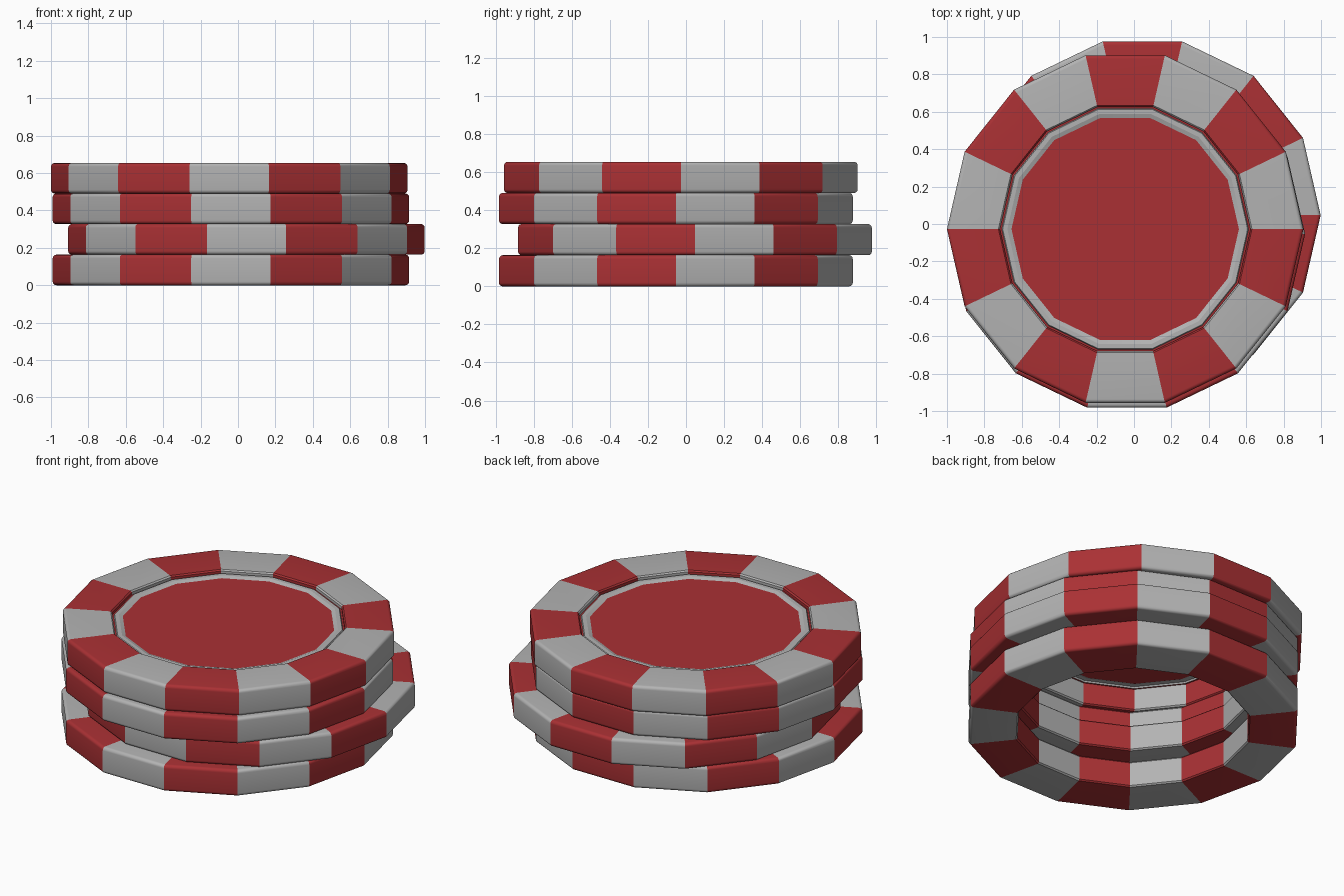
import bpy, bmesh, math

if "Cube" in bpy.data.objects:
    bpy.data.objects.remove(bpy.data.objects["Cube"])

SIDES = 14
H = 0.1635          # chip thickness
R_OUT = 0.953       # outer corner radius
R_IN = 0.67         # hole corner radius


def material(name, rgb):
    m = bpy.data.materials.new(name)
    m.diffuse_color = (*rgb, 1.0)
    m.use_nodes = True
    m.node_tree.nodes["Principled BSDF"].inputs["Base Color"].default_value = m.diffuse_color
    return m


RED = material("chip red", (0.40, 0.030, 0.034))
GREY = material("chip light grey", (0.45, 0.45, 0.45))


def rounded(cx, cz, r, start, steps=5):
    """Quarter-round corner of the chip cross-section."""
    return [(cx + r * math.cos(a), cz + r * math.sin(a))
            for a in (math.radians(start + 90 * i / steps) for i in range(steps + 1))]


def lathe(name, profile, loc, closed, colour):
    """Spin a (radius, z) profile; colour(sector, strip) gives the slot (0 red, 1 grey)."""
    bm = bmesh.new()
    rings = []
    for r, z in profile:
        if r < 1e-6:
            rings.append([bm.verts.new((0, 0, z))] * SIDES)
            continue
        rings.append([bm.verts.new((r * math.cos(2 * math.pi * i / SIDES),
                                    r * math.sin(2 * math.pi * i / SIDES), z))
                      for i in range(SIDES)])
    n = len(rings)
    for k in range(n if closed else n - 1):
        a, b = rings[k], rings[(k + 1) % n]
        for i in range(SIDES):
            j = (i + 1) % SIDES
            corners = list(dict.fromkeys((a[i], a[j], b[j], b[i])))
            bm.faces.new(corners).material_index = colour(i, k)
    if closed:
        bmesh.ops.recalc_face_normals(bm, faces=bm.faces)
    mesh = bpy.data.meshes.new(name)
    bm.to_mesh(mesh)
    bm.free()
    mesh.materials.append(RED)
    mesh.materials.append(GREY)
    ob = bpy.data.objects.new(name, mesh)
    bpy.context.collection.objects.link(ob)
    ob.location = loc
    bpy.ops.object.select_all(action='DESELECT')
    ob.select_set(True)
    bpy.context.view_layer.objects.active = ob
    bpy.ops.object.shade_smooth_by_angle(angle=math.radians(20))
    return ob


# Rim cross-section: rounded outside edges, small chamfers around the hole
B, C = 0.02, 0.008
rim = (rounded(R_OUT - B, B, B, -90) + rounded(R_OUT - B, H - B, B, 0)
       + [(R_IN + C, H), (R_IN, H - C), (R_IN, C), (R_IN + C, 0)])

# Stack of striped chip rims, slightly out of line
centres = [(-0.038, -0.053), (0.045, 0.047), (-0.038, -0.053), (-0.047, -0.027)]
for n, (x, y) in enumerate(centres):
    lathe(f"chip_rim_{n + 1}", rim, (x, y, n * H), True, lambda i, k: (i + 1) % 2)

# Recessed centre plate of the top chip: red border, raised grey band, red field
plate = [(R_IN, H - 0.025), (0.660, H - 0.025), (0.655, H - 0.016),
         (0.630, H - 0.016), (0.608, H - 0.024), (0.0, H - 0.024)]
lathe("top_centre_plate", plate, (*centres[3], 3 * H), False,
      lambda i, k: 1 if 1 <= k <= 3 else 0)
